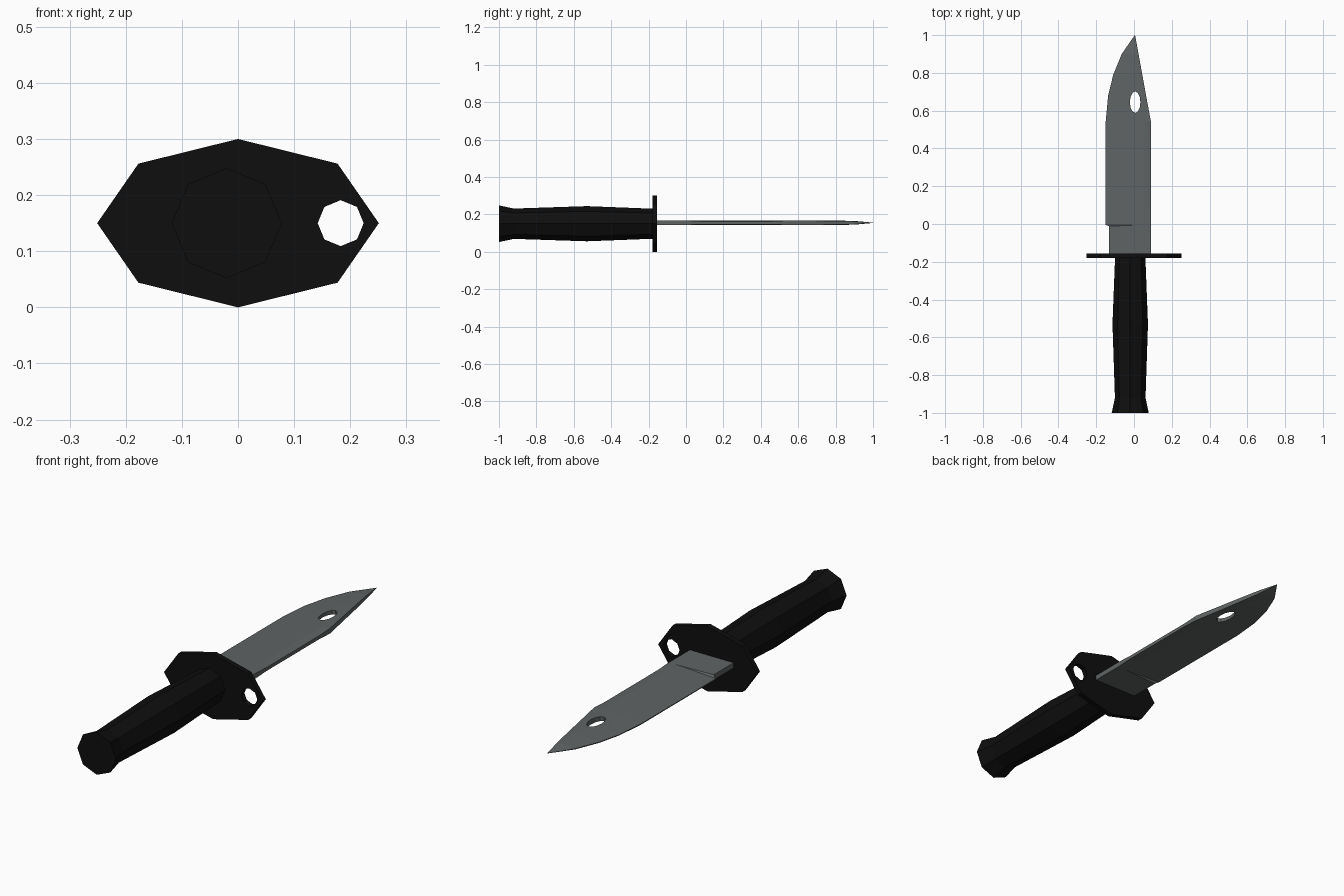
import bpy, bmesh, math

if "Cube" in bpy.data.objects:
    bpy.data.objects.remove(bpy.data.objects["Cube"])

def material(name, rgb):
    m = bpy.data.materials.new(name)
    m.diffuse_color = (*rgb, 1)
    m.use_nodes = True
    m.node_tree.nodes["Principled BSDF"].inputs["Base Color"].default_value = m.diffuse_color
    return m

BLACK = material("matte black", (0.0045, 0.0045, 0.0045))
STEEL = material("dark steel", (0.115, 0.127, 0.127))

def finish(name, bm, mat):
    bmesh.ops.remove_doubles(bm, verts=bm.verts, dist=1e-5)
    bmesh.ops.recalc_face_normals(bm, faces=bm.faces)
    me = bpy.data.meshes.new(name)
    bm.to_mesh(me)
    bm.free()
    me.materials.append(mat)
    ob = bpy.data.objects.new(name, me)
    bpy.context.collection.objects.link(ob)
    return ob

def loft(name, rings, mat):
    """Skin closed rings of equal size and cap both ends."""
    bm = bmesh.new()
    vs = [[bm.verts.new(p) for p in r] for r in rings]
    n = len(vs[0])
    for a, b in zip(vs, vs[1:]):
        for i in range(n):
            j = (i + 1) % n
            bm.faces.new((a[i], a[j], b[j], b[i]))
    bm.faces.new(vs[0])
    bm.faces.new(vs[-1][::-1])
    return finish(name, bm, mat)

def oct_ring(y, cx, cz, rx, rz):
    return [(cx + rx * math.cos(k * math.pi / 4), y, cz + rz * math.sin(k * math.pi / 4))
            for k in range(8)]

def cut(ob, cutter):
    mod = ob.modifiers.new("hole", 'BOOLEAN')
    mod.operation = 'DIFFERENCE'
    mod.solver = 'EXACT'
    mod.object = cutter
    bpy.context.view_layer.update()
    dg = bpy.context.evaluated_depsgraph_get()
    me = bpy.data.meshes.new_from_object(ob.evaluated_get(dg))
    ob.modifiers.clear()
    ob.data = me
    bpy.data.objects.remove(cutter)

# Handle: eight-sided grip with flared pommel
loft("handle", [oct_ring(y, -0.02, 0.15, r, r) for y, r in
                ((-1, 0.098), (-0.92, 0.081), (-0.53, 0.094), (-0.17, 0.08))], BLACK)

# Guard: stretched octagon plate with a round hole
guard = loft("guard", [oct_ring(y, 0, 0.15, 0.251, 0.15) for y in (-0.18, -0.156)], BLACK)
cut(guard, loft("guard_hole_cutter",
                [oct_ring(y, 0.183, 0.15, 0.041, 0.041) for y in (-0.3, 0)], BLACK))

# Blade: rows of y, edge x, ridge x, spine x, half thickness at edge, ridge, spine
Z = 0.155
rows = [(-0.17, -0.133, 0.05, 0.09, 0.012, 0.012, 0.012),
        (-0.012, -0.133, 0.05, 0.09, 0.012, 0.012, 0.012),
        (-0.004, -0.15, 0.05, 0.09, 0.002, 0.012, 0.012),
        (0.08, -0.15, 0.05, 0.09, 0.002, 0.012, 0.008),
        (0.46, -0.15, 0.05, 0.09, 0.002, 0.012, 0.008),
        (0.54, -0.15, 0.055, 0.09, 0.002, 0.012, 0.012),
        (0.68, -0.137, 0.045, 0.064, 0.002, 0.012, 0.011),
        (0.79, -0.11, 0.025, 0.044, 0.002, 0.012, 0.010),
        (0.9, -0.065, 0.005, 0.024, 0.002, 0.010, 0.008),
        (1.0, 0.004, 0.005, 0.006, 0.0005, 0.001, 0.0005)]
rings = []
for y, xl, xc, xr, hl, hc, hr in rows:
    prof = ((xl, hl), (xc, hc), (xr, hr))
    rings.append([(x, y, Z + h) for x, h in prof] + [(x, y, Z - h) for x, h in prof[::-1]])
blade = loft("blade", rings, STEEL)
bm = bmesh.new()
bm.from_mesh(blade.data)
bmesh.ops.triangulate(bm, faces=bm.faces)
bm.to_mesh(blade.data)
bm.free()

# Oval hole through the blade
oval = [[(0.006 + 0.028 * math.cos(k * math.pi / 6), 0.645 + 0.057 * math.sin(k * math.pi / 6), z)
         for k in range(12)] for z in (0.05, 0.25)]
cut(blade, loft("blade_hole_cutter", oval, STEEL))
